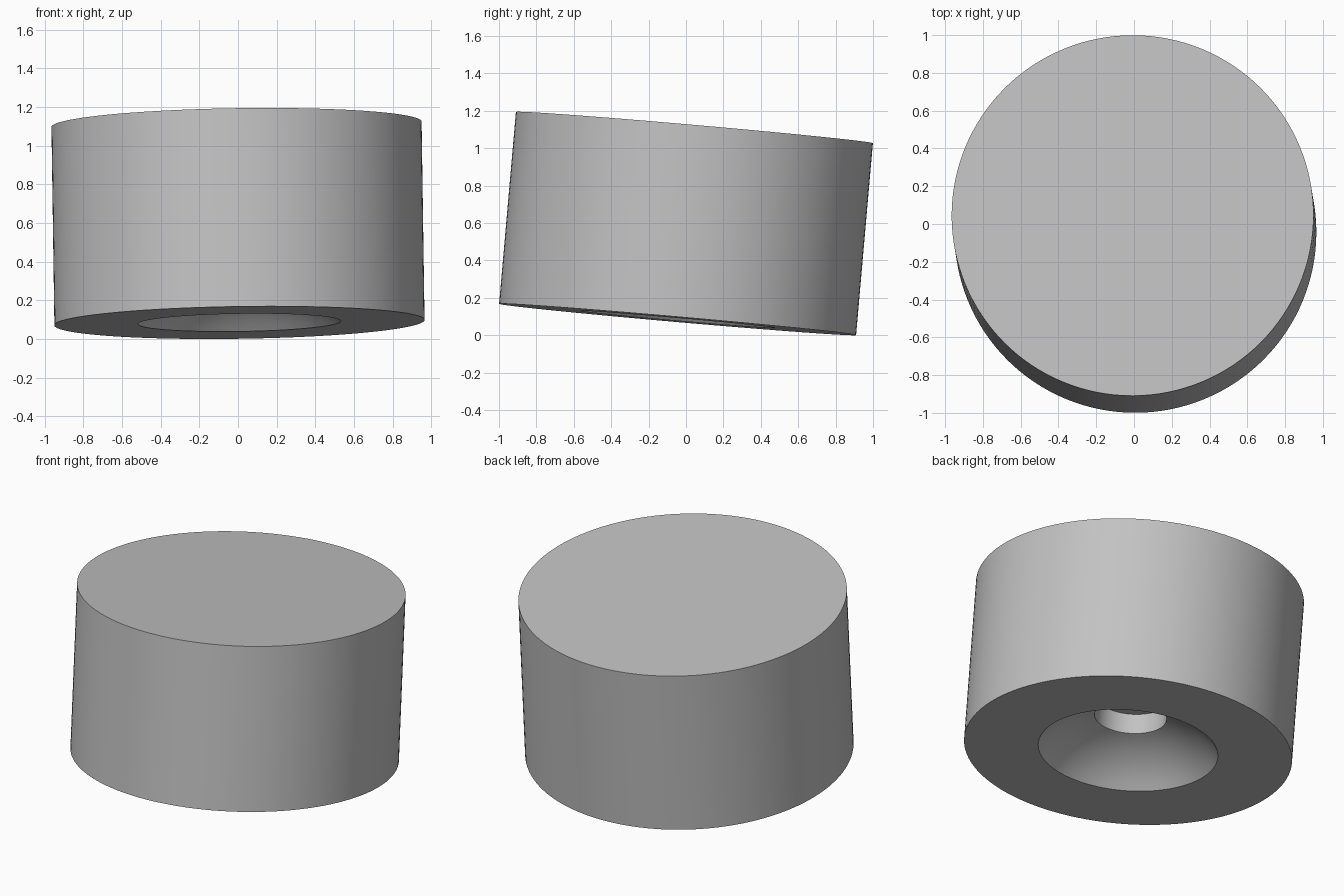
import bpy
import bmesh
from math import radians, sqrt, tau
from mathutils import Euler, Matrix, Vector

cube = bpy.data.objects.get("Cube")
if cube:
    bpy.data.objects.remove(cube, do_unlink=True)

RADIUS, HEIGHT = 0.958, 1.03
RIM, HOLE = 0.525, 0.21               # radii of the socket mouth and its central bore
SOCKET_DEPTH, BORE_DEPTH = 0.217, 0.342
SEGMENTS = 128

grey = bpy.data.materials.new("plain_grey")
grey.use_nodes = True
colour = (0.54, 0.54, 0.54, 1)
grey.diffuse_color = colour
grey.node_tree.nodes["Principled BSDF"].inputs["Base Color"].default_value = colour

# Domed socket: a spherical arc from the mouth to the edge of the bore
drop = (RIM**2 - HOLE**2 - SOCKET_DEPTH**2) / (2 * SOCKET_DEPTH)
ball = sqrt(RIM**2 + drop**2)
steps = 12
radii = [HOLE + (RIM - HOLE) * i / steps for i in range(steps + 1)]
dome = [(r, sqrt(ball**2 - r**2) - drop) for r in radii]

# Half section from the blind end of the bore to the centre of the top
profile = [(0, BORE_DEPTH), (HOLE, BORE_DEPTH)] + dome
profile += [(RADIUS, 0), (RADIUS, HEIGHT), (0, HEIGHT)]

# Lathe the section into one closed body
bm = bmesh.new()
verts = [bm.verts.new((r, 0, z - HEIGHT / 2)) for r, z in profile]
edges = [bm.edges.new(pair) for pair in zip(verts, verts[1:])]
bmesh.ops.spin(bm, geom=verts + edges, cent=(0, 0, 0), axis=(0, 0, 1),
               angle=tau, steps=SEGMENTS, use_duplicate=False)
bmesh.ops.remove_doubles(bm, verts=bm.verts, dist=0.0001)
bmesh.ops.recalc_face_normals(bm, faces=bm.faces)

# Lean the body slightly and rest its lowest edge on the ground
lean = Euler((radians(-5), radians(-0.85), 0)).to_matrix().to_4x4()
bm.transform(lean)
lowest = min(v.co.z for v in bm.verts)
bm.transform(Matrix.Translation(Vector((0, 0, -lowest))))

mesh = bpy.data.meshes.new("socketed_cylinder")
bm.to_mesh(mesh)
bm.free()
mesh.materials.append(grey)
body = bpy.data.objects.new("socketed_cylinder", mesh)
bpy.context.collection.objects.link(body)

bpy.ops.object.select_all(action="DESELECT")
body.select_set(True)
bpy.context.view_layer.objects.active = body
bpy.ops.object.shade_smooth_by_angle(angle=radians(30))
